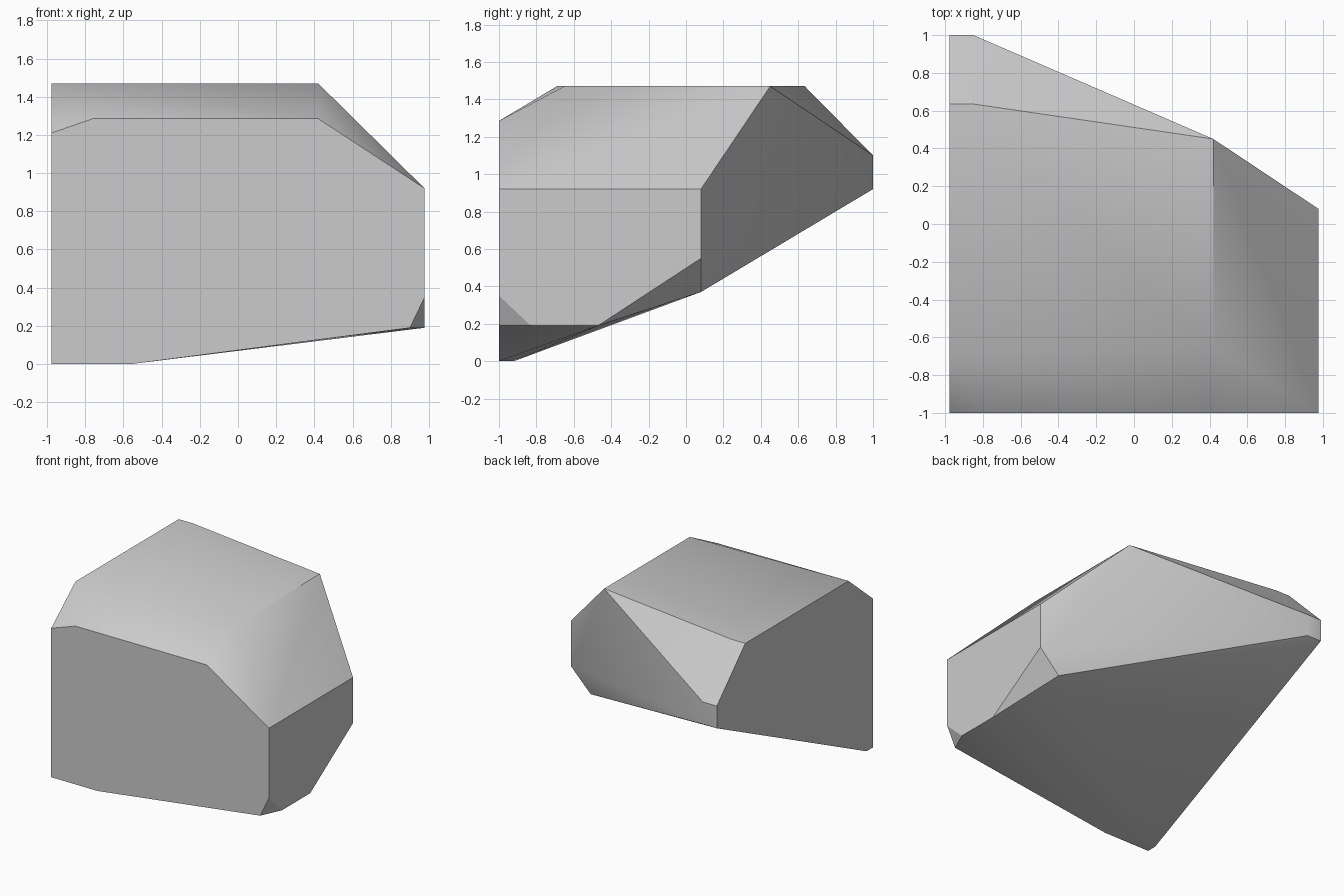
import bpy
import bmesh
import math

# Remove the default object
default = bpy.data.objects.get("Cube")
if default:
    bpy.data.objects.remove(default, do_unlink=True)

# Extents of the block
SIDE, FRONT, BACK, TOP = 0.977, -1.0, 1.0, 1.47


def make_material(name, color):
    material = bpy.data.materials.new(name)
    material.use_nodes = True
    material.diffuse_color = color
    shader = next(n for n in material.node_tree.nodes if n.type == "BSDF_PRINCIPLED")
    shader.inputs["Base Color"].default_value = color
    return material


def build_convex_block(name, corners, material):
    """Wrap a convex skin round the corners and merge coplanar triangles."""
    bm = bmesh.new()
    for corner in corners:
        bm.verts.new(corner)
    bmesh.ops.convex_hull(bm, input=bm.verts[:])
    loose = [v for v in bm.verts if not v.link_faces]
    bmesh.ops.delete(bm, geom=loose, context="VERTS")
    bmesh.ops.dissolve_limit(bm, angle_limit=math.radians(0.8),
                             verts=bm.verts[:], edges=bm.edges[:])
    bmesh.ops.recalc_face_normals(bm, faces=bm.faces[:])
    mesh = bpy.data.meshes.new(name)
    bm.to_mesh(mesh)
    bm.free()
    mesh.materials.append(material)
    block = bpy.data.objects.new(name, mesh)
    bpy.context.collection.objects.link(block)
    return block


# Front outline (x, z)
front = [(-SIDE, 0), (-0.56, 0), (0.9, 0.19), (SIDE, 0.35), (SIDE, 0.92),
         (0.42, 1.285), (-0.76, 1.285), (-SIDE, 1.21)]
# Flat side outline (y, z), at +x
side = [(0.08, 0.92), (0.08, 0.55), (-0.47, 0.19), (-0.83, 0.19)]
# Flat top outline (x, y)
top = [(-SIDE, 0.635), (-0.85, 0.635), (0.42, 0.45), (0.42, -0.65), (-SIDE, -0.69)]
# Narrow back outline (x, z)
back = [(x, z) for x in (-SIDE, -0.85) for z in (0.92, 1.1)]

corners = [(x, FRONT, z) for x, z in front]
corners += [(SIDE, y, z) for y, z in side]
corners += [(x, y, TOP) for x, y in top]
corners += [(x, BACK, z) for x, z in back]
# Underside corners
corners += [(-SIDE, -0.92, 0), (0.8, 0.08, 0.37)]

stone = make_material("light grey stone", (0.6, 0.6, 0.6, 1))
rock = build_convex_block("cut_rock", corners, stone)

# Soft shading on shallow bevels, crisp edges elsewhere
bpy.ops.object.select_all(action="DESELECT")
rock.select_set(True)
bpy.context.view_layer.objects.active = rock
bpy.ops.object.shade_smooth_by_angle(angle=math.radians(30))
